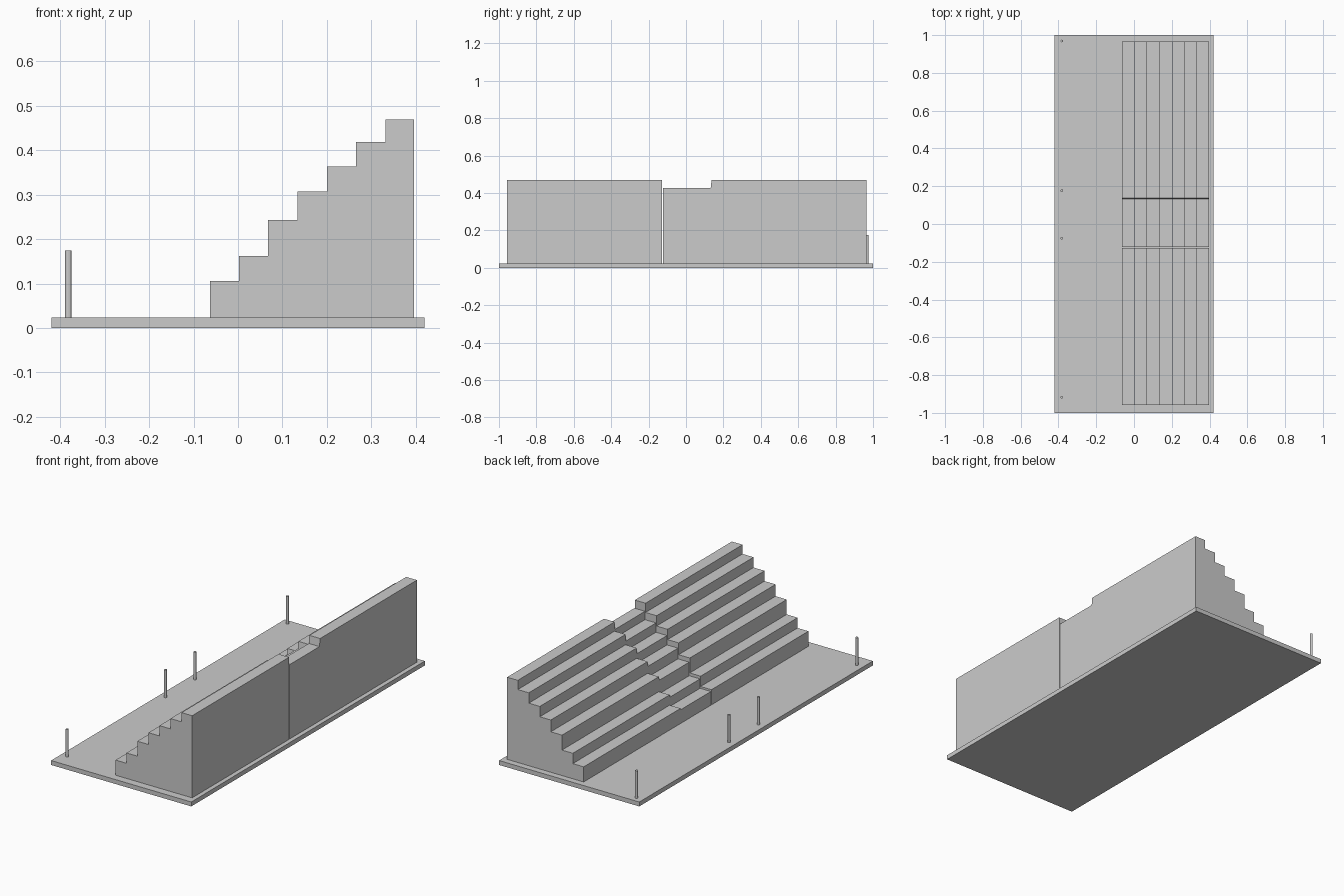
import bpy
import bmesh

if "Cube" in bpy.data.objects:
    bpy.data.objects.remove(bpy.data.objects["Cube"])

FLOOR = 0.024
STEP_X = [-0.063, 0.002, 0.067, 0.134, 0.2, 0.266, 0.332, 0.396]
STEP_Z = [0.106, 0.162, 0.243, 0.307, 0.363, 0.419, 0.469]


def finish(name, bm):
    bmesh.ops.recalc_face_normals(bm, faces=bm.faces[:])
    mesh = bpy.data.meshes.new(name)
    bm.to_mesh(mesh)
    bm.free()
    obj = bpy.data.objects.new(name, mesh)
    bpy.context.collection.objects.link(obj)
    return obj


def stair_profile(scale):
    """Stair outline in x/z, heights scaled from the floor."""
    pts = [(STEP_X[0], FLOOR)]
    for i, z in enumerate(STEP_Z):
        h = FLOOR + (z - FLOOR) * scale
        pts += [(STEP_X[i], h), (STEP_X[i + 1], h)]
    return pts + [(STEP_X[-1], FLOOR)]


def stair_block(name, sections):
    """Loft the stair outline through (y, height scale) sections."""
    bm = bmesh.new()
    rings = [[bm.verts.new((x, y, z)) for x, z in stair_profile(s)]
             for y, s in sections]
    for a, b in zip(rings, rings[1:]):
        for i in range(len(a)):
            j = (i + 1) % len(a)
            bm.faces.new((a[i], a[j], b[j], b[i]))
    bm.faces.new(rings[0])
    bm.faces.new(rings[-1])
    return finish(name, bm)


# Base slab
bm = bmesh.new()
bmesh.ops.create_cube(bm, size=1)
for v in bm.verts:
    v.co = (v.co.x * 0.84, v.co.y * 2, (v.co.z + 0.5) * FLOOR)
finish("base_slab", bm)

# Front seating block, then the lower aisle joined to the rear seating block
stair_block("front_stand", [(-0.958, 1), (-0.128, 1)])
stair_block("aisle_and_rear_stand",
            [(-0.123, 0.906), (0.132, 0.906), (0.137, 1), (0.966, 1)])

# Posts along the open edge
for i, y in enumerate((-0.917, -0.075, 0.177, 0.969)):
    bm = bmesh.new()
    bmesh.ops.create_cone(bm, cap_ends=True, segments=12, radius1=0.007,
                          radius2=0.007, depth=0.174 - FLOOR)
    bmesh.ops.translate(bm, verts=bm.verts[:],
                        vec=(-0.382, y, (0.174 + FLOOR) / 2))
    finish(f"post_{i + 1}", bm)
